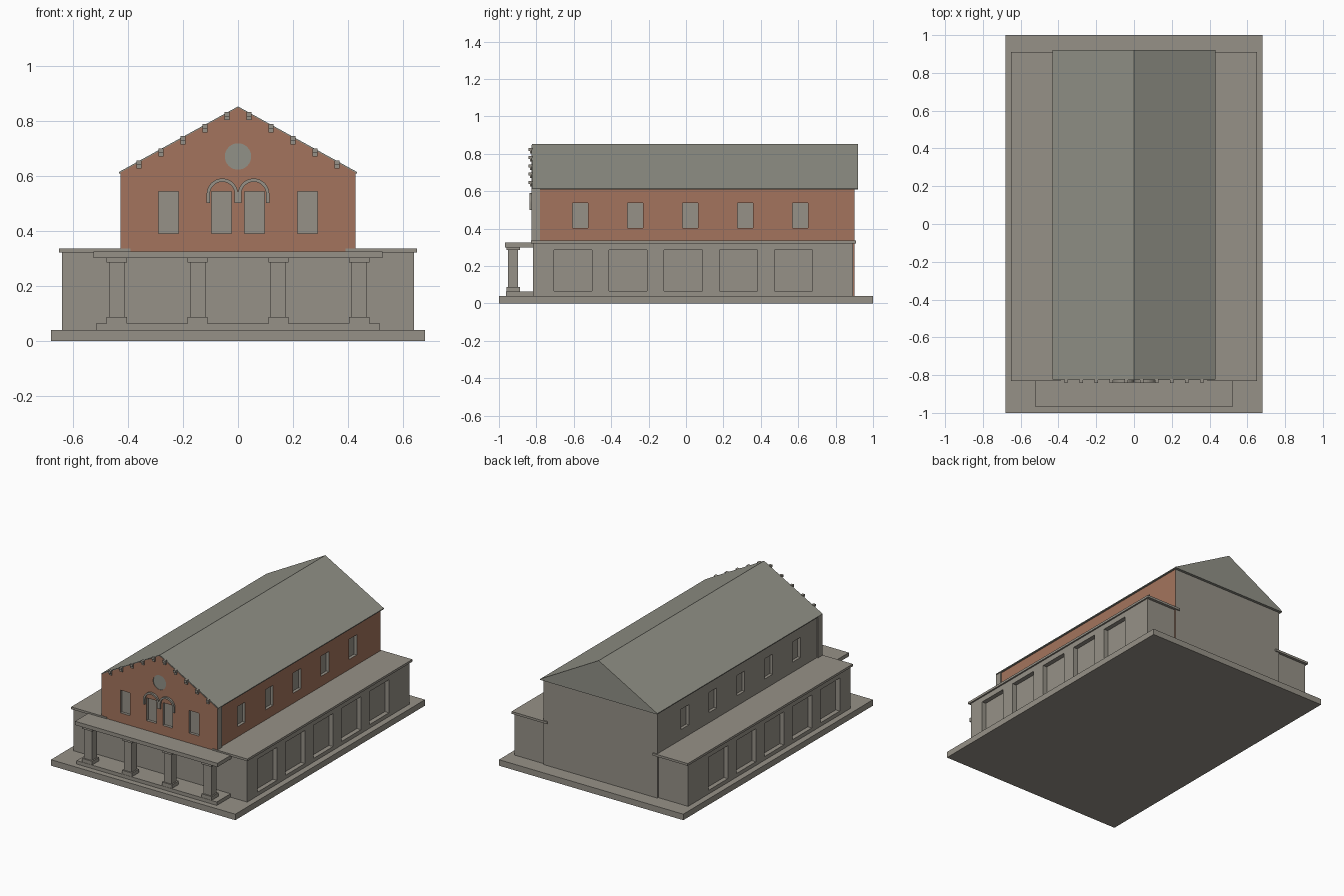
import bpy, bmesh, math

if "Cube" in bpy.data.objects:
    bpy.data.objects.remove(bpy.data.objects["Cube"])


def material(name, r, g, b):
    m = bpy.data.materials.new(name)
    lin = [((c / 255 + 0.055) / 1.055) ** 2.4 for c in (r, g, b)]
    m.diffuse_color = (*lin, 1)
    m.use_nodes = True
    m.node_tree.nodes["Principled BSDF"].inputs["Base Color"].default_value = m.diffuse_color
    return m


STONE = material("warm grey stone", 150, 145, 135)
ROOF = material("roof grey", 145, 145, 135)
BRICK = material("red brick", 164, 116, 93)


def prism(bm, profile, y0, y1):
    """Extrude an x-z outline from y0 to y1."""
    front = [bm.verts.new((x, y0, z)) for x, z in profile]
    back = [bm.verts.new((x, y1, z)) for x, z in profile]
    bm.faces.new(front)
    bm.faces.new(back[::-1])
    n = len(profile)
    for i in range(n):
        j = (i + 1) % n
        bm.faces.new((front[j], front[i], back[i], back[j]))


def box(bm, x0, x1, y0, y1, z0, z1):
    prism(bm, [(x0, z0), (x1, z0), (x1, z1), (x0, z1)], y0, y1)


def finish(bm, name, *mats):
    bmesh.ops.recalc_face_normals(bm, faces=bm.faces[:])
    mesh = bpy.data.meshes.new(name)
    bm.to_mesh(mesh)
    bm.free()
    for m in mats:
        mesh.materials.append(m)
    ob = bpy.data.objects.new(name, mesh)
    bpy.context.collection.objects.link(ob)
    return ob


def boxes(name, mat, *dims):
    bm = bmesh.new()
    for d in dims:
        box(bm, *d)
    return finish(bm, name, mat)


def carve(ob, bm):
    """Cut the recesses in bm out of ob."""
    cutter = finish(bm, "recess_cutter", STONE)
    cutter.hide_render = True
    mod = ob.modifiers.new("recesses", 'BOOLEAN')
    mod.operation = 'DIFFERENCE'
    mod.solver = 'EXACT'
    mod.object = cutter
    bpy.context.view_layer.objects.active = ob
    bpy.ops.object.modifier_apply(modifier=mod.name)
    bpy.data.objects.remove(cutter)


def paint(ob, rule):
    for p in ob.data.polygons:
        p.material_index = 1 if rule(p) else 0


# Ground slab
boxes("base_slab", STONE, (-0.68, 0.68, -1, 1, 0, 0.04))

# Lower side aisles with blind niches on both sides
aisles = boxes("lower_aisles", STONE, (-0.64, 0.64, -0.817, 0.892, 0.04, 0.325))
bm = bmesh.new()
for i in range(5):
    y = -0.605 + 0.295 * i
    for s in (-1, 1):
        x0, x1 = sorted((s * 0.61, s * 0.7))
        box(bm, x0, x1, y - 0.102, y + 0.102, 0.065, 0.285)
carve(aisles, bm)

# Flat aisle roofs
boxes("aisle_roofs", STONE,
      *[(min(s * 0.39, s * 0.65), max(s * 0.39, s * 0.65), -0.83, 0.91, 0.32, 0.335)
        for s in (-1, 1)])

# Nave with upper windows, brick on the right wall
nave = boxes("nave", STONE, (-0.42, 0.42, -0.79, 0.902, 0.04, 0.615))
nave.data.materials.append(BRICK)
bm = bmesh.new()
for i in range(5):
    y = -0.565 + 0.294 * i
    for s in (-1, 1):
        x0, x1 = sorted((s * 0.4, s * 0.5))
        box(bm, x0, x1, y - 0.041, y + 0.041, 0.402, 0.537)
carve(nave, bm)
paint(nave, lambda p: p.normal.x > 0.9 and p.center.x > 0.415)

# Brick front gable with recessed windows
bm = bmesh.new()
prism(bm, [(-0.428, 0.32), (0.428, 0.32), (0.428, 0.611), (0, 0.848), (-0.428, 0.611)],
      -0.826, -0.78)
facade = finish(bm, "front_gable", STONE, BRICK)
bm = bmesh.new()
for x in (-0.253, -0.06, 0.06, 0.253):
    box(bm, x - 0.036, x + 0.036, -0.9, -0.808, 0.39, 0.542)
prism(bm, [(0.048 * math.cos(a * math.tau / 32), 0.67 + 0.048 * math.sin(a * math.tau / 32))
           for a in range(32)], -0.9, -0.808)
carve(facade, bm)
paint(facade, lambda p: p.normal.y < -0.9 and p.center.y < -0.82)

# Pitched roof
bm = bmesh.new()
prism(bm, [(-0.432, 0.608), (0.432, 0.608), (0.432, 0.614), (0, 0.852), (-0.432, 0.614)],
      -0.823, 0.92)
finish(bm, "pitched_roof", ROOF)

# Stepped corbels along the gable
bm = bmesh.new()
for i in range(5):
    for s in (-1, 1):
        x = s * (0.04 + 0.08 * i)
        top = 0.852 - 0.551 * abs(x)
        box(bm, x - 0.009, x + 0.009, -0.841, -0.82, top - 0.014, top + 0.002)
        box(bm, x - 0.009, x + 0.009, -0.834, -0.82, top - 0.028, top - 0.014)
finish(bm, "gable_corbels", STONE)

# Twin arched hoods above the middle windows
bm = bmesh.new()
for cx in (-0.057, 0.057):
    arc = [math.pi * k / 16 for k in range(17)]
    ring = lambda r: [(cx + r, 0.5)] + [(cx + r * math.cos(a), 0.533 + r * math.sin(a))
                                        for a in arc] + [(cx - r, 0.5)]
    prism(bm, ring(0.057) + ring(0.045)[::-1], -0.838, -0.82)
finish(bm, "window_arches", STONE)

# Porch: step, roof slab and four square columns
boxes("porch_step", STONE, (-0.517, 0.517, -0.962, -0.81, 0.04, 0.063))
boxes("porch_roof", STONE, (-0.525, 0.525, -0.967, -0.81, 0.3, 0.325))
bm = bmesh.new()
for x in (-0.441, -0.147, 0.147, 0.441):
    box(bm, x - 0.028, x + 0.028, -0.951, -0.897, 0.08, 0.29)
    box(bm, x - 0.037, x + 0.037, -0.96, -0.888, 0.285, 0.301)
    box(bm, x - 0.037, x + 0.037, -0.96, -0.888, 0.06, 0.087)
finish(bm, "porch_columns", STONE)
